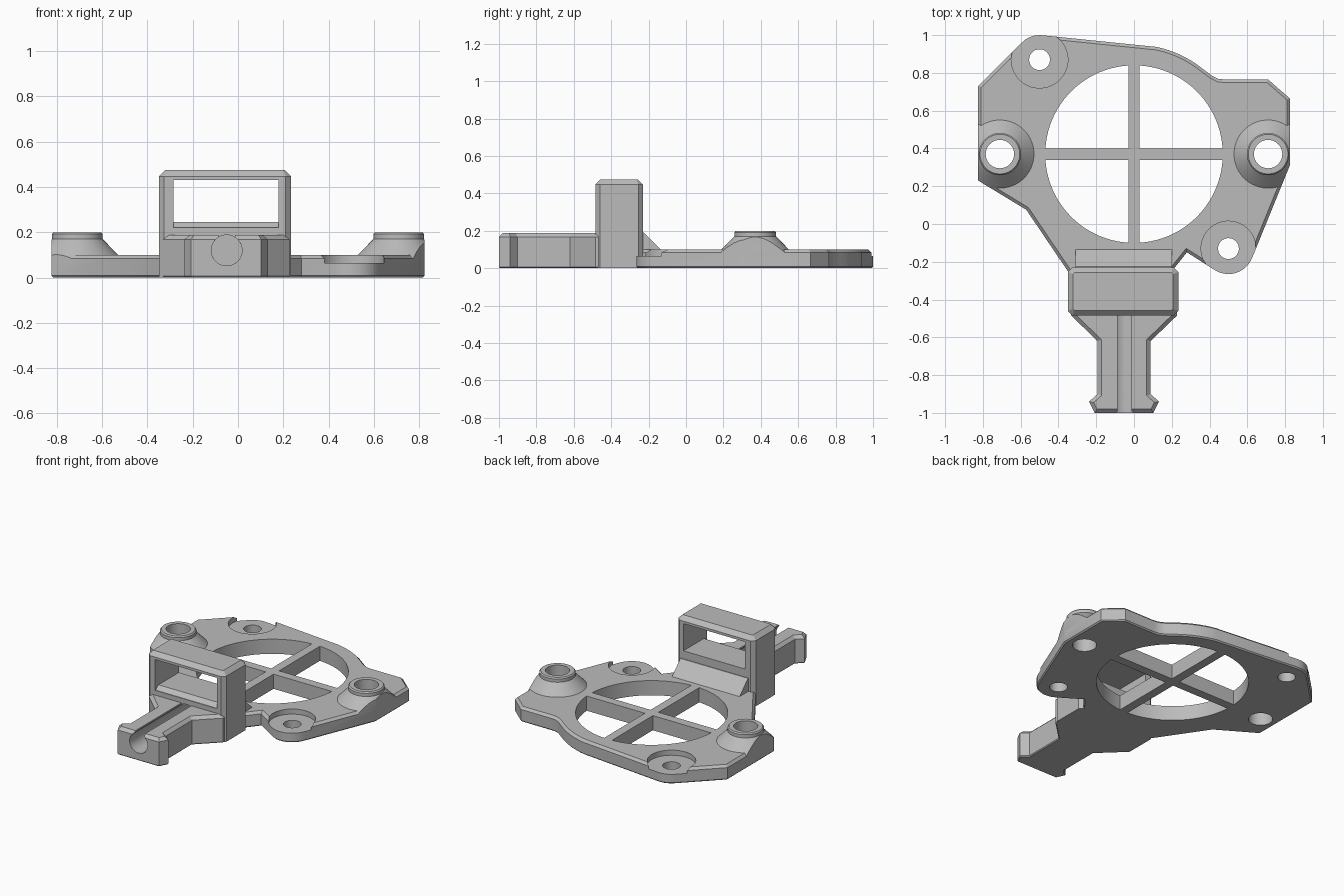
import bpy, bmesh
from math import sin, cos, pi, radians

cube = bpy.data.objects.get("Cube")
if cube:
    bpy.data.objects.remove(cube, do_unlink=True)

# Single plastic colour
grey = bpy.data.materials.new("grey plastic")
grey.use_nodes = True
grey.diffuse_color = (0.5, 0.5, 0.5, 1)
grey.node_tree.nodes["Principled BSDF"].inputs["Base Color"].default_value = (0.5, 0.5, 0.5, 1)


def finish(name, bm):
    bmesh.ops.recalc_face_normals(bm, faces=bm.faces)
    mesh = bpy.data.meshes.new(name)
    bm.to_mesh(mesh)
    bm.free()
    mesh.materials.append(grey)
    ob = bpy.data.objects.new(name, mesh)
    bpy.context.collection.objects.link(ob)
    return ob


def prism(name, outline, lo, hi, axis="z", top=0, bottom=0, uprights=0):
    """Extrude an outline along z, x (outline in y,z) or y (outline in x,z), with chamfers."""
    place = {"z": lambda p, d: (p[0], p[1], d),
             "x": lambda p, d: (d, p[0], p[1]),
             "y": lambda p, d: (p[0], d, p[1])}[axis]
    bm = bmesh.new()
    low = [bm.verts.new(place(p, lo)) for p in outline]
    high = [bm.verts.new(place(p, hi)) for p in outline]
    bm.faces.new(low)
    bm.faces.new(high)
    n = len(outline)
    for i in range(n):
        j = (i + 1) % n
        bm.faces.new((low[i], low[j], high[j], high[i]))
    bmesh.ops.recalc_face_normals(bm, faces=bm.faces)

    def chamfer(amount, test):
        if amount:
            edges = [e for e in bm.edges if test(*[v.co.z for v in e.verts])]
            bmesh.ops.bevel(bm, geom=edges, offset=amount, segments=1,
                            profile=0.5, affect="EDGES")

    chamfer(uprights, lambda a, b: abs(a - b) > 0.01)
    chamfer(top, lambda a, b: min(a, b) > hi - 0.001)
    chamfer(bottom, lambda a, b: max(a, b) < lo + 0.001)
    return finish(name, bm)


def lathe(name, centre, rings, sides=64):
    """Solid of stacked (radius, height) rings around a vertical axis."""
    bm = bmesh.new()
    loops = [[bm.verts.new((centre[0] + r * cos(2 * pi * i / sides),
                            centre[1] + r * sin(2 * pi * i / sides), z))
              for i in range(sides)] for r, z in rings]
    for a, b in zip(loops, loops[1:]):
        for i in range(sides):
            j = (i + 1) % sides
            bm.faces.new((a[i], a[j], b[j], b[i]))
    bm.faces.new(loops[0])
    bm.faces.new(loops[-1])
    return finish(name, bm)


def combine(target, tool, operation="DIFFERENCE", keep=False):
    mod = target.modifiers.new("cut", "BOOLEAN")
    mod.operation, mod.solver, mod.object = operation, "EXACT", tool
    bpy.context.view_layer.update()
    graph = bpy.context.evaluated_depsgraph_get()
    mesh = bpy.data.meshes.new_from_object(target.evaluated_get(graph))
    target.modifiers.clear()
    target.data = mesh
    if not keep:
        bpy.data.objects.remove(tool, do_unlink=True)


def arc(centre, r, start, end, n):
    angles = [radians(start + (end - start) * i / n) for i in range(n + 1)]
    return [(centre[0] + r * cos(a), centre[1] + r * sin(a)) for a in angles]


def rect(x0, x1, y0, y1):
    return [(x0, y0), (x1, y0), (x1, y1), (x0, y1)]


fan = (0, 0.37)
ear_back, ear_front = (-0.5, 0.87), (0.5, -0.13)
bosses = [(-0.71, 0.37), (0.71, 0.37)]

# Base plate
footprint = ([(-0.825, 0.73)] + arc(ear_back, 0.13, 135, 84, 6)
             + arc(fan, 0.58, 78, 52, 8)
             + [(0.41, 0.787), (0.445, 0.769), (0.48, 0.765), (0.71, 0.765),
                (0.825, 0.665), (0.825, 0.31)]
             + arc(ear_front, 0.135, -20, -122, 10)
             + [(0.28, -0.15), (0.2, -0.25), (-0.33, -0.28), (-0.57, 0.075), (-0.825, 0.23)])
plate = prism("base_plate", footprint, 0, 0.1, top=0.016, bottom=0.008)

# Raised screw bosses, trimmed to the plate edge
trim = prism("trim", footprint, -0.1, 0.5)
for c in bosses:
    boss = lathe("boss", c, [(0.2, 0.08), (0.112, 0.17), (0.112, 0.192), (0.105, 0.2)])
    combine(boss, trim, "INTERSECT", keep=True)
    combine(plate, boss, "UNION")
bpy.data.objects.remove(trim, do_unlink=True)

# Fan opening, screw holes and counterbores
for c, r, z in ([(fan, 0.47, -0.1), (ear_back, 0.15, 0.065), (ear_front, 0.145, 0.065),
                 (ear_back, 0.055, -0.1), (ear_front, 0.055, -0.1)]
                + [(c, 0.075, -0.1) for c in bosses]):
    combine(plate, lathe("hole", c, [(r, z), (r, 0.5)], 96 if r > 0.4 else 64))

# Cross bars over the opening
bars = prism("cross_bars", rect(-0.03, 0.03, -0.106, 0.846), 0, 0.1)
combine(bars, prism("bar", rect(-0.476, 0.476, 0.34, 0.4), 0, 0.1), "UNION")

# Upright frame with a through window and sloped sill
frame = prism("window_frame", rect(-0.35, 0.235, -0.485, -0.23), 0, 0.475,
              top=0.028, uprights=0.024)
window = [(-0.6, 0.22), (-0.48, 0.22), (-0.45, 0.245), (0, 0.245), (0, 0.43), (-0.6, 0.43)]
combine(frame, prism("window", window, -0.285, 0.18, axis="x"))

# Sloped brace behind the frame
brace = [(-0.26, 0.02), (-0.135, 0.02), (-0.135, 0.1), (-0.225, 0.19), (-0.26, 0.19)]
combine(frame, prism("brace", brace, -0.31, 0.2, axis="x"), "UNION")

# Barbed arm reaching forward
mid = -0.0525
half = [(0.28, -0.4), (0.28, -0.485), (0.14, -0.62), (0.14, -0.9),
        (0.185, -0.94), (0.155, -1.0)]
arm_outline = ([(mid + x, y) for x, y in half]
               + [(mid - x, y) for x, y in reversed(half)])
combine(frame, prism("arm", arm_outline, 0, 0.188, top=0.02, bottom=0.006), "UNION")
frame.name = "frame_and_arm"

# Keyhole groove along the arm
groove = ([(-0.0875, 0.3)] + arc((-0.05, 0.12), 0.068, 123, 417, 32) + [(-0.0125, 0.3)])
tunnel = arc((-0.05, 0.12), 0.068, 0, 348.75, 31)
combine(frame, prism("groove", groove, -1.2, -0.485, axis="y"))
combine(frame, prism("tunnel", tunnel, -0.6, -0.28, axis="y"))

# Smooth round walls, crisp chamfers
bpy.ops.object.select_all(action="DESELECT")
for ob in (plate, bars, frame):
    ob.select_set(True)
bpy.context.view_layer.objects.active = plate
bpy.ops.object.shade_smooth_by_angle(angle=radians(25))
